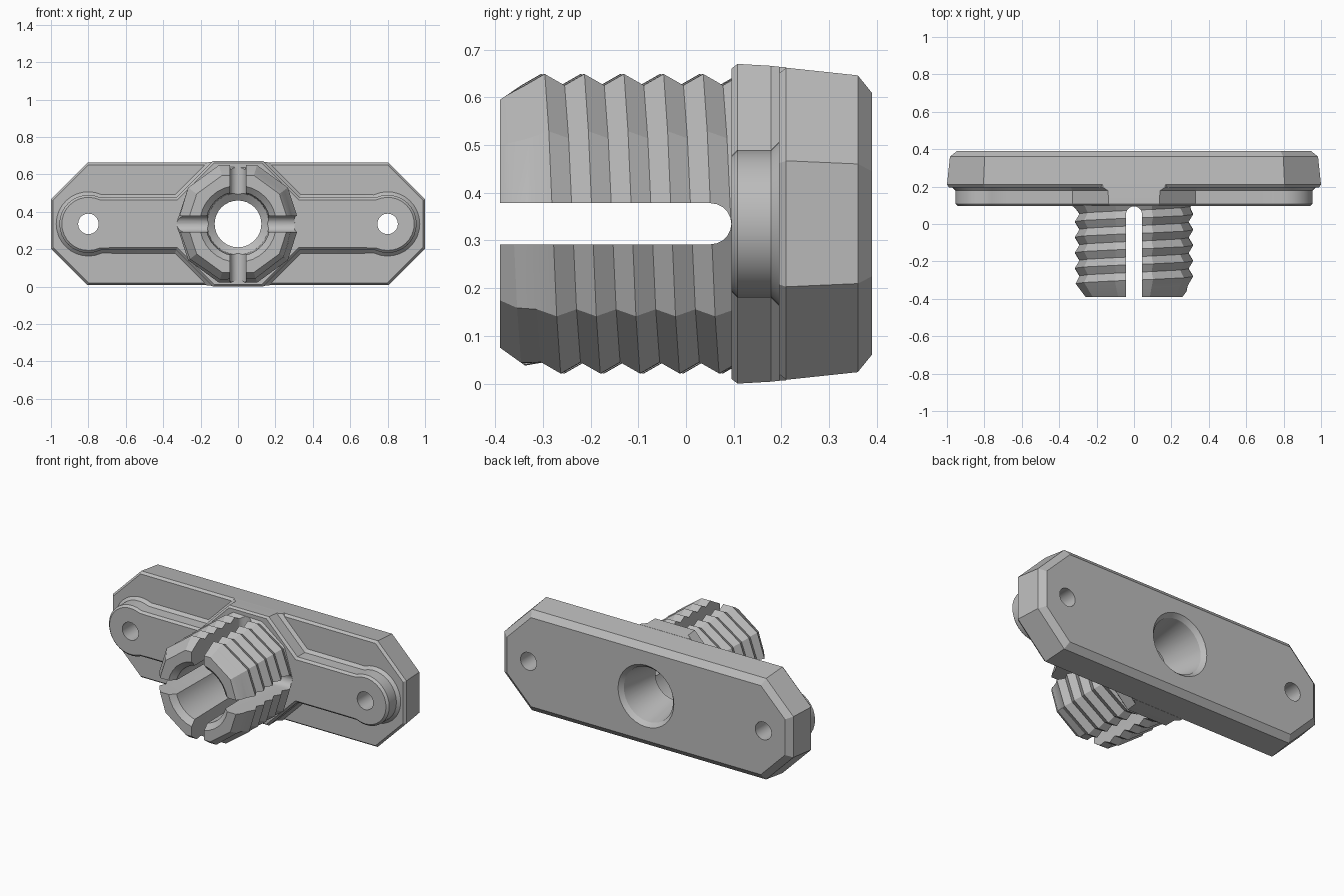
import bpy, bmesh, math

if "Cube" in bpy.data.objects:
    bpy.data.objects.remove(bpy.data.objects["Cube"], do_unlink=True)

CZ = 0.335      # height of the main axis

grey = bpy.data.materials.new("plain grey")
grey.use_nodes = True
grey.diffuse_color = (0.5, 0.5, 0.5, 1)
grey.node_tree.nodes["Principled BSDF"].inputs["Base Color"].default_value = (0.5, 0.5, 0.5, 1)


def finish(name, bm):
    bmesh.ops.recalc_face_normals(bm, faces=bm.faces)
    mesh = bpy.data.meshes.new(name)
    bm.to_mesh(mesh)
    bm.free()
    mesh.materials.append(grey)
    ob = bpy.data.objects.new(name, mesh)
    bpy.context.collection.objects.link(ob)
    return ob


def loft(name, rings):
    """Closed solid through equal-length rings of points."""
    bm = bmesh.new()
    vs = [[bm.verts.new(p) for p in ring] for ring in rings]
    n = len(vs[0])
    for a, b in zip(vs, vs[1:]):
        for i in range(n):
            bm.faces.new((a[i], a[(i + 1) % n], b[(i + 1) % n], b[i]))
    bm.faces.new(vs[0])
    bm.faces.new(vs[-1])
    return finish(name, bm)


def mirrored(quarter, y):
    """Full outline in the xz plane from its upper +x quarter."""
    right = quarter + [(x, -z) for x, z in reversed(quarter) if z > 1e-6]
    full = right + [(-x, z) for x, z in reversed(right)]
    return [(x, y, CZ + z) for x, z in full]


def lathe(name, profile, x=0, n=32):
    ang = [2 * math.pi * i / n for i in range(n)]
    return loft(name, [[(x + r * math.cos(a), y, CZ + r * math.sin(a)) for a in ang]
                       for y, r in profile])


def cut(ob, cutters):
    for c in cutters:
        mod = ob.modifiers.new("cut", 'BOOLEAN')
        mod.operation = 'DIFFERENCE'
        mod.solver = 'EXACT'
        mod.object = c
        bpy.context.view_layer.objects.active = ob
        bpy.ops.object.modifier_apply(modifier=mod.name)


# Backing plate: long octagon with chamfered rims
def plate_ring(y, d):
    return mirrored([(0.805 - 0.414 * d, 0.327 - d), (1 - d, 0.132 - 0.414 * d)], y)


plate = loft("backing_plate", [plate_ring(y, d) for y, d in
                               ((0.195, 0.012), (0.21, 0), (0.36, 0.016), (0.39, 0.053))])


# Raised bar: octagonal centre, straight arms, round ends
def bar_ring(y, d, h):
    w, r = 0.14 + d, 0.155 + d
    pts = [(0.47 + 1.414 * d - h, h), (0.33 + 0.414 * d, w), (0.67, w)]
    pts += [(0.8 + r * math.cos(a), r * math.sin(a))
            for a in (math.radians(115 - 11.5 * i) for i in range(10))]
    return mirrored(pts + [(0.8 + r, 0)], y)


bar = loft("raised_bar", [bar_ring(*s) for s in
                          ((0.095, -0.013, 0.325), (0.108, 0, 0.335), (0.178, 0, 0.331),
                           (0.196, 0.018, 0.329), (0.21, 0.018, 0.328))])

# Threaded sleeve: ten-sided helical ridges with a tapered tip
PITCH, TIP, ROOT_END = 0.083, -0.39, 0.15
bm = bmesh.new()
grid = {}
for k in range(10):
    a = math.radians(72 - 36 * k)
    for j in range(-6, 19):
        y = -0.30 + PITCH * (j / 2 + 0.05 + k / 10)
        y = min(max(y, TIP), ROOT_END)
        r = 0.305 if j % 2 else 0.33
        r = min(r, 0.273 + (y - TIP) * 0.75)
        if y == ROOT_END:
            r = 0.3
        grid[k, j] = bm.verts.new((r * math.cos(a), y, CZ + r * math.sin(a)))
for k in range(10):
    for j in range(-6, 16):
        nk, nj = (k + 1, j) if k < 9 else (0, j + 2)
        bm.faces.new((grid[k, j], grid[k, j + 1], grid[nk, nj + 1], grid[nk, nj]))
bmesh.ops.remove_doubles(bm, verts=bm.verts, dist=0.0005)
loose = [v for v in bm.verts if not v.link_faces]
bmesh.ops.delete(bm, geom=loose, context='VERTS')
bmesh.ops.holes_fill(bm, edges=[e for e in bm.edges if e.is_boundary], sides=0)
sleeve = finish("threaded_sleeve", bm)

# Cutters: stepped bore, screw holes, crossed slots with round ends
bore = lathe("bore_cutter", ((-0.5, 0.205), (-0.39, 0.205), (-0.36, 0.172), (0.09, 0.165),
                             (0.12, 0.125), (0.365, 0.168), (0.39, 0.19), (0.5, 0.19)))
screws = [lathe("screw_cutter", ((-0.1, 0.055), (0.5, 0.055)), x, 20) for x in (-0.8, 0.8)]
W = 0.043
slot = [(-0.6, -W)] + [(0.095 - W + W * math.cos(a), W * math.sin(a))
                       for a in (math.pi * (i / 10 - 0.5) for i in range(11))] + [(-0.6, W)]
slots = [loft("slot_cutter", [[(s, y, CZ + t) for y, t in slot] for s in (-0.5, 0.5)]),
         loft("slot_cutter", [[(t, y, CZ + s) for y, t in slot] for s in (-0.5, 0.5)])]

cut(plate, [bore] + screws)
cut(bar, [bore] + screws)
cut(sleeve, [bore] + slots)
for c in [bore] + screws + slots:
    bpy.data.objects.remove(c, do_unlink=True)

# Smooth the round walls, keep the facets crisp
for ob in (plate, bar, sleeve):
    bpy.ops.object.select_all(action='DESELECT')
    ob.select_set(True)
    bpy.context.view_layer.objects.active = ob
    bpy.ops.object.shade_smooth_by_angle(angle=math.radians(22))
